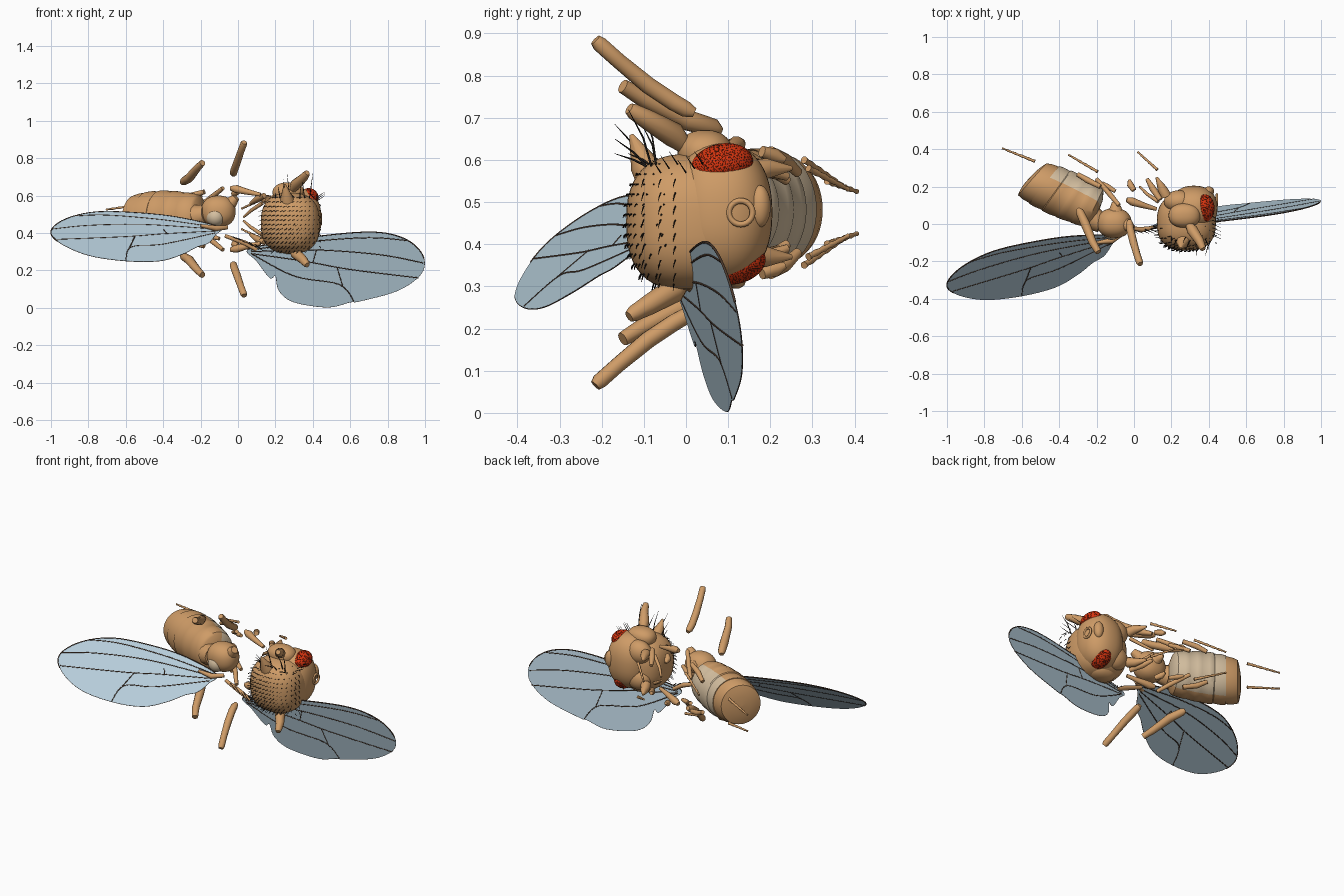
import bpy, bmesh, math, random
from mathutils import Vector, Matrix

if "Cube" in bpy.data.objects:
    bpy.data.objects.remove(bpy.data.objects["Cube"])
random.seed(3)
ZC = 0.475


def mat(name, c):
    m = bpy.data.materials.new(name)
    m.diffuse_color = (*c, 1)
    m.use_nodes = True
    m.node_tree.nodes["Principled BSDF"].inputs["Base Color"].default_value = m.diffuse_color
    return m


TAN = mat("tan", (.62, .33, .135))
CREAM = mat("cream", (.66, .52, .35))
RED = mat("red", (.68, .035, .005))
DARK = mat("dark", (.015, .012, .01))
VEIN = mat("vein", (.07, .04, .025))
WING = mat("wing", (.47, .61, .70))


def finish(name, bm, mats, smooth=True):
    me = bpy.data.meshes.new(name)
    bmesh.ops.recalc_face_normals(bm, faces=bm.faces)
    for f in bm.faces:
        f.smooth = smooth
    bm.to_mesh(me)
    bm.free()
    for m in mats:
        me.materials.append(m)
    ob = bpy.data.objects.new(name, me)
    bpy.context.collection.objects.link(ob)
    return ob


def blob(name, c, r, m=TAN, power=1.0):
    bm = bmesh.new()
    bmesh.ops.create_uvsphere(bm, u_segments=40, v_segments=24, radius=1)
    for v in bm.verts:
        v.co = Vector([c[i] + r[i] * math.copysign(abs(v.co[i]) ** power, v.co[i]) for i in range(3)])
    return finish(name, bm, [m])


def tubes(name, paths, m=TAN, res=3):
    # each path is a list of (x, y, z, radius)
    cu = bpy.data.curves.new(name, 'CURVE')
    cu.dimensions = '3D'
    cu.bevel_depth = 1
    cu.bevel_resolution = res
    cu.use_fill_caps = True
    for path in paths:
        s = cu.splines.new('POLY')
        s.points.add(len(path) - 1)
        for p, q in zip(s.points, path):
            p.co = (*q[:3], 1)
            p.radius = q[3]
    cu.materials.append(m)
    ob = bpy.data.objects.new(name, cu)
    bpy.context.collection.objects.link(ob)
    return ob


def mz(p):
    return (p[0], p[1], 2 * ZC - p[2], *p[3:])


def pair(name, path, m=TAN):
    tubes(name, [path, [mz(p) for p in path]], m)


def smooth_path(pts, n=6, closed=False):
    pts = [Vector(p) for p in pts]
    k, out = len(pts), []
    get = (lambda i: pts[i % k]) if closed else (lambda i: pts[max(0, min(k - 1, i))])
    for i in range(k if closed else k - 1):
        a, b, c, d = (get(i + j) for j in (-1, 0, 1, 2))
        for s in range(n):
            t = s / n
            out.append(.5 * (2 * b + (c - a) * t + (2 * a - 5 * b + 4 * c - d) * t * t
                             + (3 * b - a - 3 * c + d) * t ** 3))
    return out if closed else out + [pts[-1]]


def wing(name, plane, outline, veins, edge):
    a, b, c = plane
    put = lambda p: Vector((p[0], a + b * p[0] + c * p[1], p[1]))
    bm = bmesh.new()
    rim = smooth_path(outline, 6, True)
    bm.faces.new([bm.verts.new(put(p)) for p in rim])
    ob = finish(name, bm, [WING], False)
    sol = ob.modifiers.new("thickness", 'SOLIDIFY')
    sol.thickness = .003
    sol.offset = 0
    paths = [[(*put(p), .0033) for p in smooth_path(v)] for v in veins]
    paths.append([(*put(p), .0033) for p in rim[:edge * 6]])
    paths.append([(*put(p), .0013) for p in rim[edge * 6 - 1:]])
    tubes(name + "_veins", paths, VEIN, 1)


# wings: outline and veins in x, z laid onto a slanted plane
wing("left_wing", (-.494, .26, 1.06),
     [(-.1, .43), (-.3, .48), (-.5, .505), (-.75, .513), (-.92, .475), (-1, .41), (-.95, .345), (-.8, .28),
      (-.6, .25), (-.42, .25), (-.3, .285), (-.22, .325), (-.16, .345), (-.12, .39)],
     [[(-.12, .43), (-.4, .47), (-.7, .495), (-.88, .49)], [(-.12, .42), (-.5, .445), (-.8, .44), (-.995, .42)],
      [(-.12, .41), (-.4, .395), (-.6, .38), (-.97, .365)], [(-.12, .4), (-.4, .34), (-.57, .325), (-.6, .252)],
      [(-.55, .385), (-.58, .32)], [(-.38, .395), (-.4, .42)]], 6)
wing("right_wing", (.03, .142, -.209),
     [(.05, .31), (.2, .345), (.45, .385), (.7, .405), (.85, .385), (.95, .33), (.997, .25), (.97, .17),
      (.85, .09), (.65, .035), (.6, .03), (.48, .003), (.3, .03), (.22, .09), (.2, .17), (.17, .16), (.1, .25)],
     [[(.07, .31), (.4, .355), (.7, .375), (.9, .36)], [(.07, .3), (.4, .31), (.75, .285), (.99, .24)],
      [(.07, .29), (.35, .25), (.6, .205), (.965, .16)], [(.07, .29), (.3, .17), (.54, .125), (.62, .035)],
      [(.53, .215), (.56, .115)], [(.4, .24), (.42, .31)]], 6)

# thorax and head
TC, TR = (.28, .01, .452), (.158, .152, .162)
blob("thorax", TC, TR, TAN, .78)
blob("head", (.32, .085, .475), (.126, .12, .165), TAN, .88)
for s, n in ((1, "right"), (-1, "left")):
    blob(n + "_shoulder", (.27, .045, ZC + s * .142), (.085, .065, .054), TAN, .9)
    blob(n + "_cheek", (.24, .12, ZC + s * .08), (.08, .06, .07))
    # faceted eye: red facets with dark gaps, one set further back
    bm = bmesh.new()
    bmesh.ops.create_icosphere(bm, subdivisions=4, radius=1)
    rim = bmesh.ops.inset_individual(bm, faces=bm.faces[:], thickness=.004, depth=.012)
    for f in rim['faces']:
        f.material_index = 1
    c = (.378, .085, .588) if s > 0 else (.34, .115, .356)
    bm.transform(Matrix.Translation(c) @ Matrix.Rotation(math.radians(12), 4, 'X')
                 @ Matrix.Diagonal((.052, .074, .05, 1)))
    finish(n + "_eye", bm, [RED, DARK], False)
bm = bmesh.new()
N = 24
ring = [[bm.verts.new((.443 + .007 * math.sin(j * math.tau / 8),
                       .13 + (.028 + .007 * math.cos(j * math.tau / 8)) * math.cos(i * math.tau / N),
                       .475 + (.028 + .007 * math.cos(j * math.tau / 8)) * math.sin(i * math.tau / N)))
         for j in range(8)] for i in range(N)]
for i in range(N):
    for j in range(8):
        bm.faces.new((ring[i][j], ring[(i + 1) % N][j], ring[(i + 1) % N][(j + 1) % 8], ring[i][(j + 1) % 8]))
finish("face_ring", bm, [TAN])
blob("mouth", (.4, .175, .49), (.028, .026, .05))
pair("cone_joint", [(.17, .15, .57, .03), (.15, .19, .58, .025), (.12, .25, .58, .006)])
tubes("dorsal_spike", [[(.27, -.06, .53, .05), (.26, -.1, .59, .034), (.25, -.13, .66, .005)]])

# short bristles in rows over the back of the thorax, lying close to the skin
hairs = []
for i in range(15):
    for j in range(13):
        u, w = -.93 + 1.86 * i / 14 + random.uniform(-.02, .02), -.9 + 1.75 * j / 12
        e = 2 / .78
        left = 1 - abs(u) ** e - abs(w) ** e
        if left < 0:
            continue
        p = Vector((TC[0] + TR[0] * u, TC[1] - TR[1] * left ** (1 / e), TC[2] + TR[2] * w))
        n = (p - Vector(TC)).normalized()
        q = p + n * .006 + Vector((-.005, 0, -.003))
        r = q + n * .002 + Vector((-.01, 0, -.006))
        hairs.append([(*p, .0019), (*q, .0016), (*r, .0006)])
for k in range(8):
    for y in (-.1, -.06, -.025):
        z = .33 + .032 * k
        x = .438 if .32 < z < .58 else .425
        hairs.append([(x - .004, y, z, .002), (x + .005, y - .003, z - .008, .0016), (x + .006, y - .006, z - .02, .0006)])
tubes("short_bristles", hairs, DARK, 0)

# long bristles near the shoulders and around the head
longs = []
for k in range(9):
    x = .2 + .026 * k
    a = Vector((x, -.07 - .012 * (k % 3), .585))
    b = a + Vector((random.uniform(-.03, .03), -.035 - .02 * (k % 3), .03 + .035 * (k % 4)))
    m = (a + b) / 2 + Vector((0, .008, 0))
    longs.append([(*a, .003), (*m, .0025), (*b, .0006)])
for k in range(6):
    a = Vector((.42, -.06 + .02 * k, .57 + .01 * (k % 3)))
    longs.append([(*a, .0025), (*(a + Vector((.045, -.02, .03))), .0006)])
tubes("long_bristles", longs, DARK, 0)

# abdomen: stepped barrel with slanted rings, pale underside
A, AX = Vector((-.205, .08, .482)), Vector((-.33, .155, 0)).normalized()
UP = Vector((AX.y, -AX.x, 0))
prof = [(-.02, 0), (-.015, .06), (0, .105)]
for t, r0, r1 in ((.01, .118, .13), (.085, .128, .137), (.16, .135, .139), (.235, .134, .133), (.305, .129, .116)):
    prof += [(t, r0), (t + .04, (r0 + r1) / 2 + .003), (t + .07, r1)]
prof += [(.383, .09), (.39, .05), (.392, 0)]
bm = bmesh.new()
rings = []
for t, r in prof:
    rings.append([])
    for i in range(48):
        cs, sn = (max(r, .001) * f(i * math.tau / 48) for f in (math.cos, math.sin))
        slant = .75 * max(t, 0) * cs
        rings[-1].append(bm.verts.new(A + AX * (t - slant) + UP * cs * .94 + Vector((0, 0, sn * 1.04))))
for k in range(len(rings) - 1):
    for i in range(48):
        f = bm.faces.new((rings[k][i], rings[k][(i + 1) % 48], rings[k + 1][(i + 1) % 48], rings[k + 1][i]))
        if min(i, 47 - i) < 9 and prof[k][0] < .3:
            f.material_index = 1
ab = finish("abdomen", bm, [TAN, CREAM])
es = ab.modifiers.new("sharp_steps", 'EDGE_SPLIT')
es.split_angle = math.radians(40)

# waist
blob("waist", (-.105, .005, .515), (.092, .08, .085), TAN, .9)
blob("waist_plate", (-.12, -.035, .485), (.05, .05, .05), CREAM)
tubes("waist_horn", [[(-.1, .05, .53, .05), (-.1, .09, .54, .03), (-.11, .12, .54, .008)]])
tubes("waist_lobe", [[(-.17, .0, .5, .05), (-.22, .03, .49, .065)], [(-.05, .0, .55, .04), (-.01, -.02, .59, .02)]])

# thigh segments
pair("front_thigh", [(.29, -.0, .63, .018), (.31, -.03, .66, .03), (.35, -.09, .695, .024),
                     (.365, -.125, .715, .019), (.37, -.135, .722, .014)])
pair("middle_thigh", [(-.025, .02, .712, .012), (-.024, .0, .72, .02), (-.02, -.03, .737, .021),
                      (-.005, -.09, .777, .021), (.015, -.16, .835, .019), (.03, -.205, .875, .019),
                      (.033, -.215, .885, .014)])
pair("hind_thigh", [(-.3, .08, .668, .012), (-.29, .065, .676, .022), (-.26, .0, .695, .025),
                    (-.22, -.1, .745, .021), (-.19, -.15, .775, .017)])

# hip segments and joints
pair("middle_hip", [(-.04, .13, .64, .012), (-.01, .12, .635, .022), (.05, .1, .62, .016), (.12, .08, .605, .01)])
pair("front_joint", [(.07, .24, .56, .01), (.1, .19, .58, .018), (.14, .13, .6, .014)])
pair("middle_joint", [(-.025, .235, .6, .008), (-.02, .21, .61, .018), (0, .18, .62, .014)])
pair("hind_joint", [(-.17, .22, .56, .008), (-.14, .2, .57, .014), (-.1, .175, .58, .01)])
# shins
pair("hind_shin", [(-.3, .265, .57, .012), (-.25, .235, .6, .016), (-.18, .2, .62, .013)])
pair("middle_shin", [(-.2, .24, .55, .011), (-.13, .16, .6, .014), (-.08, .1, .64, .011)])
pair("front_shin", [(.03, .2, .485, .006), (.07, .16, .52, .009), (.13, .12, .56, .011)])
# thin jointed feet
for nm, a, b in (("hind_foot", (-.705, .405, .525), (-.53, .335, .55)),
                 ("middle_foot", (-.35, .37, .54), (-.195, .28, .6)),
                 ("front_foot", (.02, .385, .53), (.125, .29, .58))):
    a, b = Vector(a), Vector(b)
    pair(nm, [(*a.lerp(b, k / 10), (.004 if k % 2 else .006) + .0003 * k) for k in range(11)])

# wing roots
tubes("left_wing_root", [[(-.06, -.05, .43, .012), (-.12, -.09, .425, .016), (-.2, -.1, .44, .008)]])
tubes("right_wing_root", [[(.1, -.02, .31, .01), (.04, -.03, .345, .014), (-.07, -.02, .385, .01)]])
tubes("root_bristles", [[(-.03 + .03 * k, -.03, .38 - .01 * k, .003), (.02 + .03 * k, -.05, .36 - .015 * k, .001)]
                        for k in range(5)], DARK, 0)
